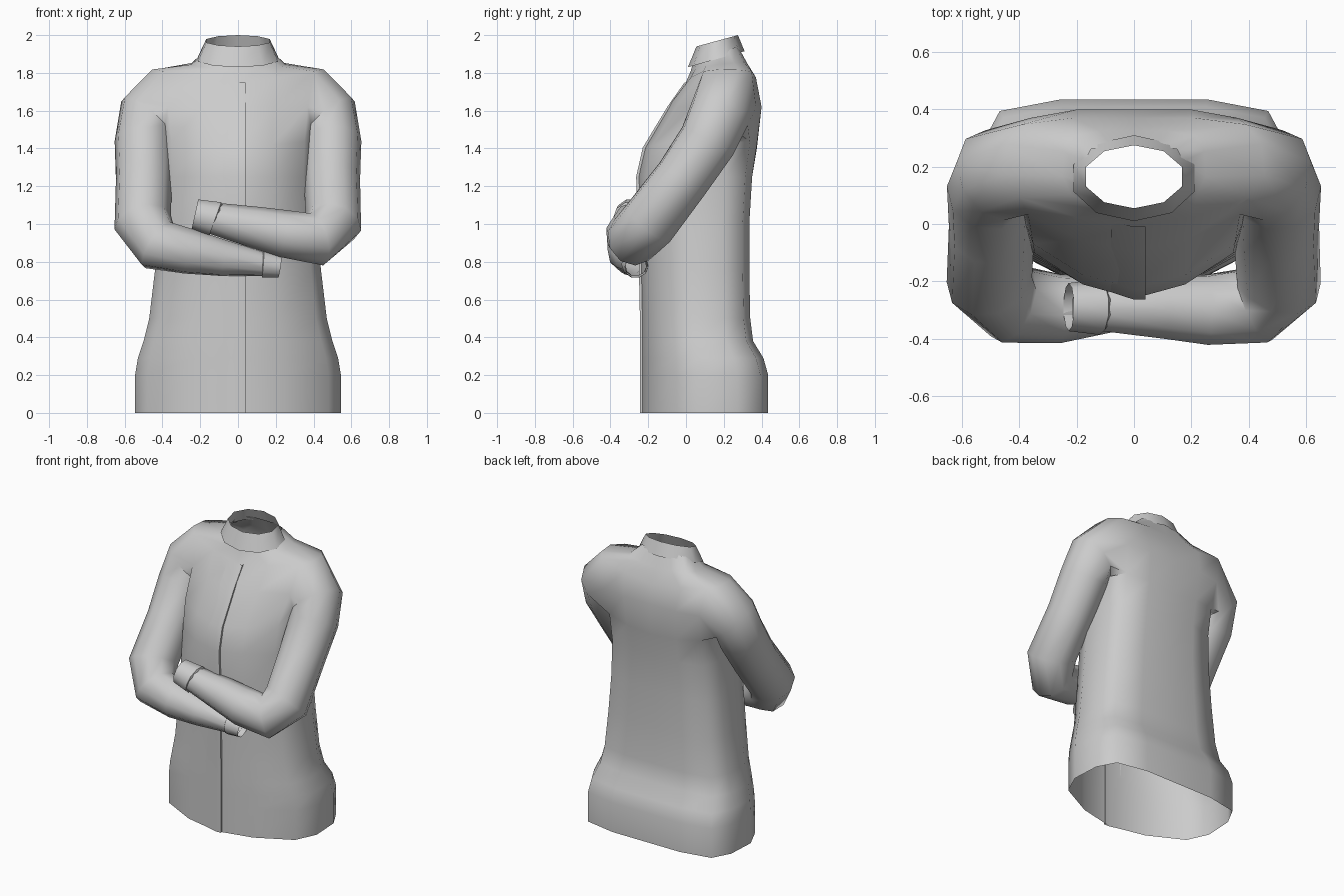
import bpy, bmesh, math
from mathutils import Vector

cube = bpy.data.objects.get("Cube")
if cube:
    bpy.data.objects.remove(cube)

cloth = bpy.data.materials.new("light grey cloth")
cloth.use_nodes = True
grey = (0.6, 0.6, 0.6, 1)
cloth.diffuse_color = grey
cloth.node_tree.nodes["Principled BSDF"].inputs["Base Color"].default_value = grey


def finish(bm, name, angle):
    bmesh.ops.recalc_face_normals(bm, faces=bm.faces)
    mesh = bpy.data.meshes.new(name)
    bm.to_mesh(mesh)
    bm.free()
    mesh.materials.append(cloth)
    ob = bpy.data.objects.new(name, mesh)
    bpy.context.collection.objects.link(ob)
    bpy.ops.object.select_all(action='DESELECT')
    ob.select_set(True)
    bpy.context.view_layer.objects.active = ob
    bpy.ops.object.shade_smooth_by_angle(angle=math.radians(angle))


def bridge(bm, a, b, skip=()):
    n = len(a)
    for i in range(n):
        if i not in skip:
            bm.faces.new((a[i], a[(i + 1) % n], b[(i + 1) % n], b[i]))


def section(bm, half, row):
    # Symmetric closed ring from a half outline of (width, depth) fractions
    z, hw, front, back, lift, tilt = row
    pts = half + [(-u, v) for u, v in half[-2:0:-1]]
    return [bm.verts.new((u * hw, front + v * (back - front),
                          z + lift * abs(u) + tilt * v)) for u, v in pts]


def tube_rings(bm, path, sides, before=None):
    # Round rings along a path of (centre, radius), mitred at the bends
    cs = [Vector(c) for c, r in path]
    prev = Vector(before) if before else cs[0] * 2 - cs[1]
    u, rings = Vector((0, 1, 0)), []
    for k, (c, r) in enumerate(path):
        d = (cs[k] - prev).normalized()
        if k + 1 < len(cs):
            d += (cs[k + 1] - cs[k]).normalized()
        d.normalize()
        u = (u - d * u.dot(d)).normalized()
        w = d.cross(u)
        rings.append([bm.verts.new(cs[k] + r * (u * math.cos(t) + w * math.sin(t)))
                      for t in (math.tau * i / sides for i in range(sides))])
        prev = cs[k]
    return rings


def mirror_path(path):
    return [((-c[0], c[1], c[2]), r) for c, r in path]


# Body outline: pointed front, broad flat back
outline = [(0, 0), (.45, .08), (.88, .26), (1, .47), (.98, .76), (.86, .94), (.47, 1), (0, 1)]
# Rows: height, half width, front, back, side lift, back tilt
rows = [
    (0, .545, -.24, .435, 0, 0), (.2, .545, -.24, .435, 0, 0),
    (.29, .53, -.24, .41, 0, 0), (.38, .5, -.24, .355, 0, 0),
    (.5, .47, -.24, .34, 0, 0), (.75, .44, -.245, .335, 0, 0),
    (1.0, .415, -.25, .335, 0, 0), (1.25, .395, -.26, .35, 0, 0),
    (1.4, .4, -.225, .375, .04, 0), (1.62, .42, -.095, .4, 0, 0),
    (1.74, .455, -.005, .37, .078, 0), (1.81, .25, .025, .325, .02, .03),
    (1.86, .175, .04, .275, 0, .08)]
bm = bmesh.new()
rings = [section(bm, outline, r) for r in rows]
for k in range(len(rings) - 1):
    bridge(bm, rings[k], rings[k + 1], (2, 3, 4, 9, 10, 11) if k in (8, 9) else ())

# Sleeves grow out of the armholes and cross in front
shoulder = [((.487, .17, 1.56), .165), ((.497, .115, 1.44), .157),
            ((.497, -.02, 1.24), .15), ((.505, -.195, 1.01), .154)]
left_path = shoulder + [((.42, -.285, .918), .142), ((.25, -.3, .948), .126),
                        ((.1, -.292, .98), .112), ((-.2, -.29, 1.045), .076)]
right_path = shoulder + [((.425, -.28, .888), .142), ((.26, -.295, .855), .122),
                         ((.08, -.28, .82), .098), ((-.19, -.265, .778), .055)]
right_path = mirror_path(right_path)
for side, path in ((1, left_path), (-1, right_path)):
    cols = (2, 3, 4, 5) if side > 0 else (12, 11, 10, 9)
    hole = ([rings[8][c] for c in cols] + [rings[9][cols[3]]]
            + [rings[10][c] for c in reversed(cols)] + [rings[9][cols[0]]])
    arm = tube_rings(bm, path, len(hole), (side * .2, .2, 1.66))
    # Line the armhole up with the first sleeve ring
    n = len(hole)
    orders = [[h[(i + s) % n] for i in range(n)] for h in (hole, hole[::-1]) for s in range(n)]
    hole = min(orders, key=lambda o: sum((a.co - b.co).length_squared for a, b in zip(o, arm[0])))
    for a, b in zip([hole] + arm, arm):
        bridge(bm, a, b)
finish(bm, "jacket_body_and_sleeves", 60)

# Cuffs
cuffs = {
    "left_cuff": [((-.118, -.29, 1.027), .086), ((-.12, -.29, 1.028), .097),
                  ((-.228, -.29, 1.052), .084)],
    "right_cuff": [((.13, -.269, .787), .062), ((.132, -.269, .787), .073),
                   ((.222, -.263, .773), .06)]}
for name, path in cuffs.items():
    bm = bmesh.new()
    cuff = tube_rings(bm, path, 10)
    for a, b in zip(cuff, cuff[1:]):
        bridge(bm, a, b)
    finish(bm, name, 40)

# Standing collar, higher at the back
oval = [(math.sin(math.pi * i / 5), (1 - math.cos(math.pi * i / 5)) / 2) for i in range(6)]
oval = [(u / oval[2][0], v) for u, v in oval]
bm = bmesh.new()
low = section(bm, oval, (1.83, .212, .01, .31, 0, .085))
top = section(bm, oval, (1.94, .168, .055, .275, 0, .06))
bridge(bm, low, top)
finish(bm, "collar", 60)

# Front overlap running down the chest
bm = bmesh.new()
strip = []
for z, hw, front, back, lift, tilt in rows[:-2]:
    slope = .08 * (back - front) / (.45 * hw)
    strip.append([bm.verts.new((x, y, z + lift * .1)) for x, y in
                  ((-.08, front + slope * .08), (0, front - .004),
                   (.04, front - .004), (.04, front + slope * .04 + .002))])
for a, b in zip(strip, strip[1:]):
    for i in range(3):
        bm.faces.new((a[i], a[i + 1], b[i + 1], b[i]))
finish(bm, "front_overlap", 40)
